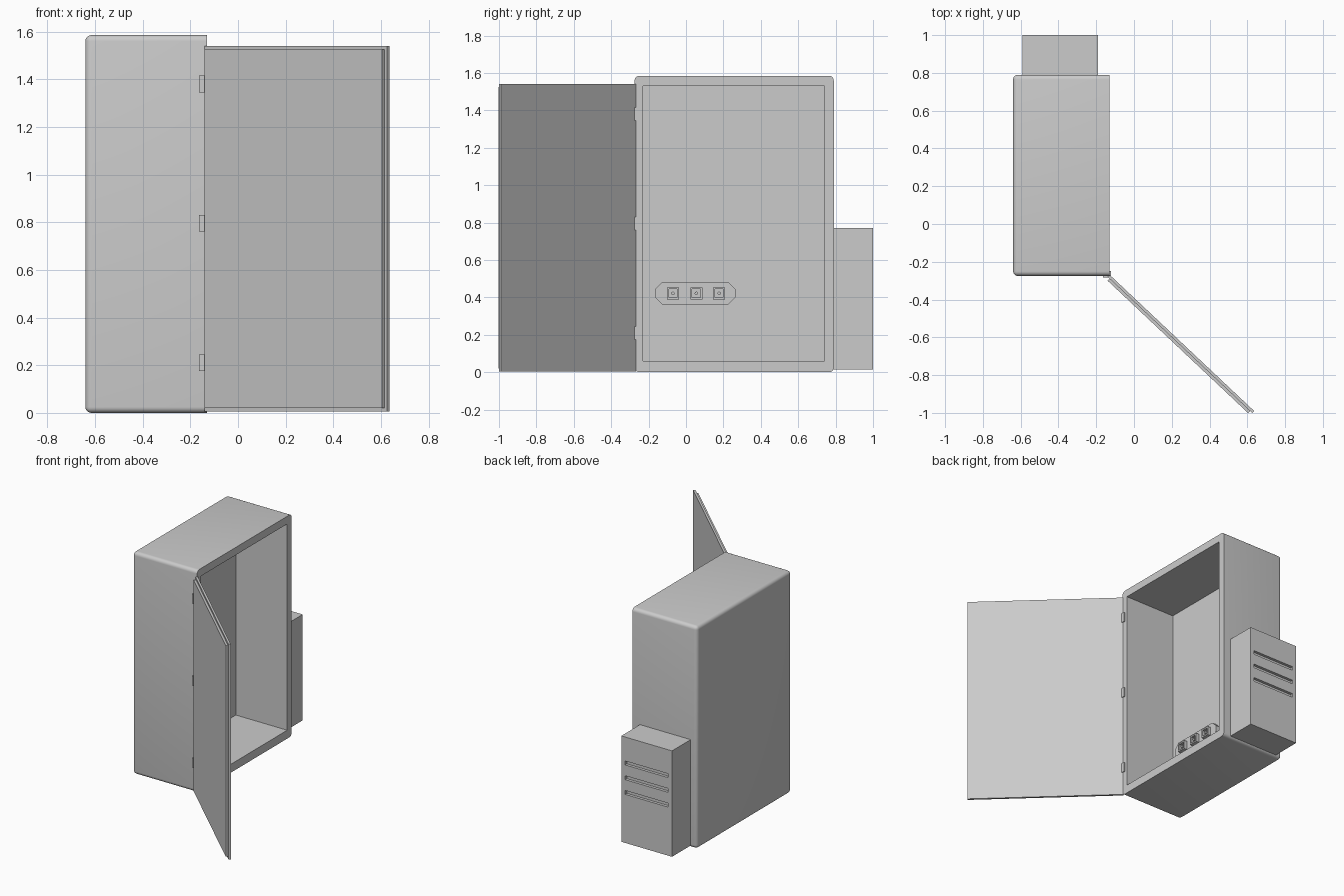
import bpy
import bmesh
import math
from mathutils import Matrix, Vector

if "Cube" in bpy.data.objects:
    bpy.data.objects.remove(bpy.data.objects["Cube"], do_unlink=True)

grey = bpy.data.materials.new("light_grey")
grey.use_nodes = True
COLOUR = (0.6, 0.6, 0.6, 1)
grey.diffuse_color = COLOUR
grey.node_tree.nodes["Principled BSDF"].inputs["Base Color"].default_value = COLOUR


def finish(name, bm):
    bmesh.ops.recalc_face_normals(bm, faces=bm.faces)
    mesh = bpy.data.meshes.new(name)
    bm.to_mesh(mesh)
    bm.free()
    mesh.materials.append(grey)
    obj = bpy.data.objects.new(name, mesh)
    bpy.context.collection.objects.link(obj)
    return obj


def box_mesh(lo, hi):
    lo, hi = Vector(lo), Vector(hi)
    bm = bmesh.new()
    bmesh.ops.create_cube(bm, size=1, matrix=Matrix.Translation((lo + hi) / 2)
                          @ Matrix.Diagonal((*(hi - lo), 1)))
    return bm


def box(name, lo, hi):
    return finish(name, box_mesh(lo, hi))


def cut(obj, lo, hi):
    """Subtract a box from an object and discard the cutter."""
    cutter = box("cutter", lo, hi)
    cutter.hide_render = True
    mod = obj.modifiers.new("cut", "BOOLEAN")
    mod.operation, mod.solver, mod.object = "DIFFERENCE", "EXACT", cutter
    bpy.context.view_layer.objects.active = obj
    bpy.ops.object.modifier_apply(modifier=mod.name)
    bpy.data.objects.remove(cutter, do_unlink=True)


def smooth(obj):
    bpy.ops.object.select_all(action="DESELECT")
    obj.select_set(True)
    bpy.context.view_layer.objects.active = obj
    bpy.ops.object.shade_smooth_by_angle(angle=math.radians(35))


# Cabinet shell, rounded everywhere except around the open side
FRONT_X, BACK_X, INNER_X = -0.13, -0.64, -0.535
bm = box_mesh((BACK_X, -0.275, 0), (FRONT_X, 0.79, 1.585))
edges = [e for e in bm.edges if any(v.co.x < FRONT_X - 0.1 for v in e.verts)]
bmesh.ops.bevel(bm, geom=edges, offset=0.025, segments=5, profile=0.5, affect="EDGES")
cabinet = finish("cabinet_shell", bm)
cut(cabinet, (INNER_X, -0.23, 0.06), (FRONT_X + 0.1, 0.74, 1.53))
smooth(cabinet)

# Vented unit on the back
unit = box("vent_unit", (-0.59, 0.78, 0.015), (-0.19, 1.0, 0.77))
for z in (0.585, 0.48, 0.375):
    cut(unit, (-0.56, 0.98, z - 0.014), (-0.22, 1.1, z + 0.014))

# Open door: inner plate and slightly smaller outer plate, swung about the hinge
swing = Matrix.Translation((-0.13, -0.268, 0)) @ Matrix.Rotation(math.radians(-43.3), 4, "Z")
WIDTH, INSET = 1.053, 0.015
inner = box("door_inner_plate", (0, -0.015, 0.005), (WIDTH, 0, 1.54))
outer = box("door_outer_plate", (INSET, -0.03, 0.005 + INSET), (WIDTH - INSET, -0.015, 1.54 - INSET))
for plate in (inner, outer):
    plate.data.transform(swing)

# Three hinges on the corner
for i, z in enumerate((0.21, 0.795, 1.38)):
    box(f"hinge_{i + 1}", (-0.163, -0.283, z - 0.035), (-0.122, -0.25, z + 0.035))

# Socket strip with cut corners on the inner wall
Y0, Y1, Z0, Z1, C = -0.165, 0.265, 0.362, 0.482, 0.038
outline = [(Y0 + C, Z0), (Y1 - C, Z0), (Y1, Z0 + C), (Y1, Z1 - C),
           (Y1 - C, Z1), (Y0 + C, Z1), (Y0, Z1 - C), (Y0, Z0 + C)]
STRIP_X = INNER_X + 0.035
bm = bmesh.new()
face = bm.faces.new([bm.verts.new((INNER_X, y, z)) for y, z in outline])
extruded = bmesh.ops.extrude_face_region(bm, geom=[face])["geom"]
bmesh.ops.translate(bm, vec=(STRIP_X - INNER_X, 0, 0),
                    verts=[g for g in extruded if isinstance(g, bmesh.types.BMVert)])
finish("socket_strip", bm)

# Hollow square sockets, each with a centre pin
MID_Z = (Z0 + Z1) / 2
for i, y in enumerate((-0.07, 0.055, 0.177)):
    R, HOLE = 0.032, 0.022
    socket = box(f"socket_{i + 1}", (STRIP_X - 0.01, y - R, MID_Z - R),
                 (STRIP_X + 0.025, y + R, MID_Z + R))
    cut(socket, (STRIP_X + 0.003, y - HOLE, MID_Z - HOLE),
        (STRIP_X + 0.1, y + HOLE, MID_Z + HOLE))
    bm = bmesh.new()
    bmesh.ops.create_cone(bm, cap_ends=True, segments=12, radius1=0.009, radius2=0.009, depth=0.024,
                          matrix=Matrix.Translation((STRIP_X + 0.01, y, MID_Z))
                          @ Matrix.Rotation(math.pi / 2, 4, "Y"))
    smooth(finish(f"socket_pin_{i + 1}", bm))
